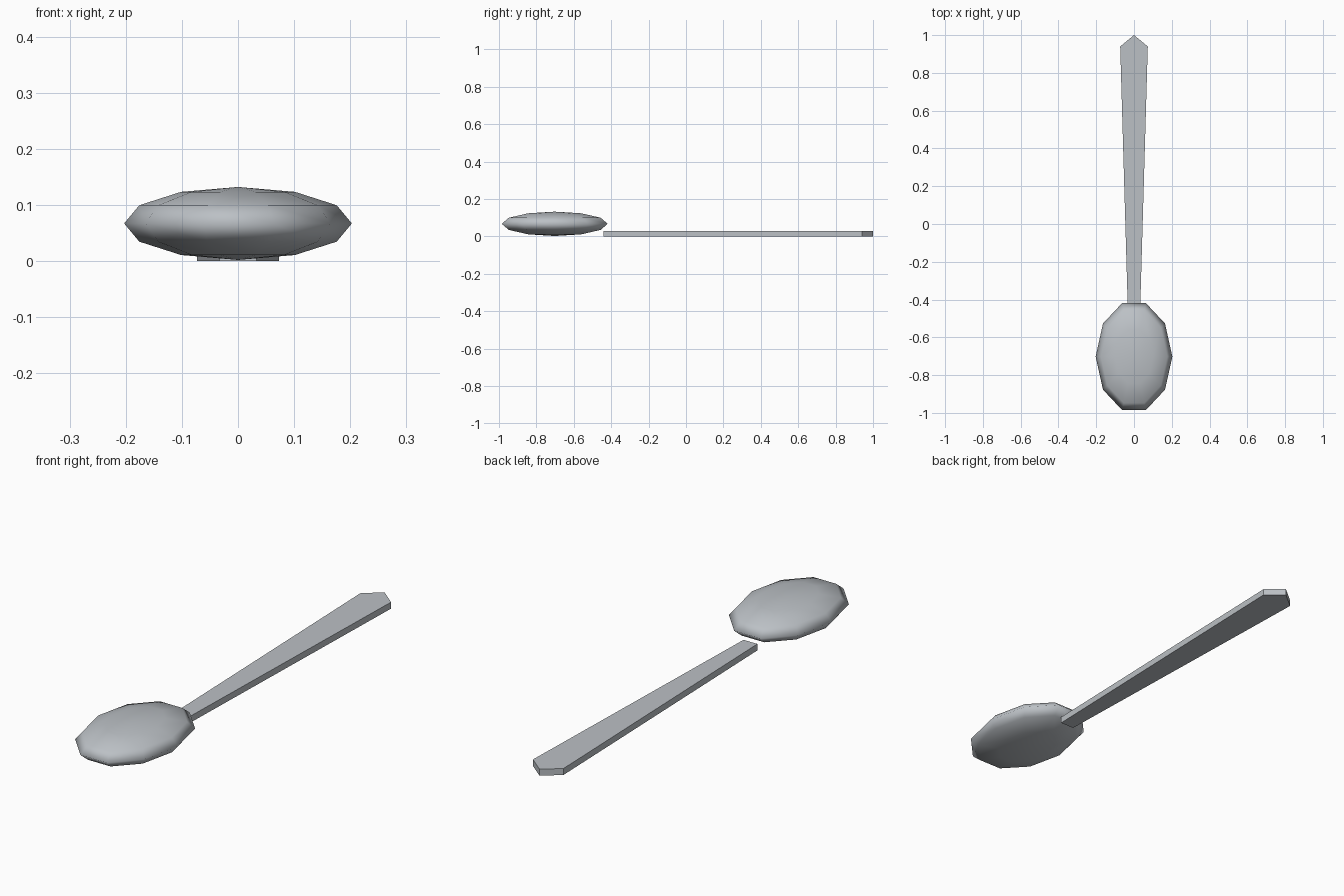
import bpy
import bmesh
import math
from mathutils import Matrix

if "Cube" in bpy.data.objects:
    bpy.data.objects.remove(bpy.data.objects["Cube"])

steel = bpy.data.materials.new("brushed_steel")
steel.diffuse_color = (0.50, 0.53, 0.56, 1)
steel.use_nodes = True
steel.node_tree.nodes["Principled BSDF"].inputs["Base Color"].default_value = steel.diffuse_color


def add_object(name, bm, smooth=False):
    bmesh.ops.recalc_face_normals(bm, faces=bm.faces)
    for f in bm.faces:
        f.smooth = smooth
    mesh = bpy.data.meshes.new(name)
    bm.to_mesh(mesh)
    bm.free()
    mesh.materials.append(steel)
    obj = bpy.data.objects.new(name, mesh)
    bpy.context.collection.objects.link(obj)
    return obj


# Bowl: smooth ten-sided flattened sphere with a point at each end
bm = bmesh.new()
bmesh.ops.create_uvsphere(
    bm, u_segments=10, v_segments=6, radius=1,
    matrix=Matrix.Translation((0, -0.702, 0.067))
    @ Matrix.Diagonal((0.203, 0.298, 0.065, 1))
    @ Matrix.Rotation(math.pi / 2, 4, 'Z'))
add_object("bowl", bm, smooth=True)

# Handle: tapered flat bar with a pointed end
bm = bmesh.new()
outline = [(-0.033, -0.44), (0.033, -0.44), (0.073, 0.94), (0, 1), (-0.073, 0.94)]
base = bm.faces.new([bm.verts.new((x, y, 0)) for x, y in outline])
top = bmesh.ops.extrude_face_region(bm, geom=[base], use_keep_orig=True)["geom"]
bmesh.ops.translate(bm, vec=(0, 0, 0.028),
                    verts=[v for v in top if isinstance(v, bmesh.types.BMVert)])
add_object("handle", bm)
